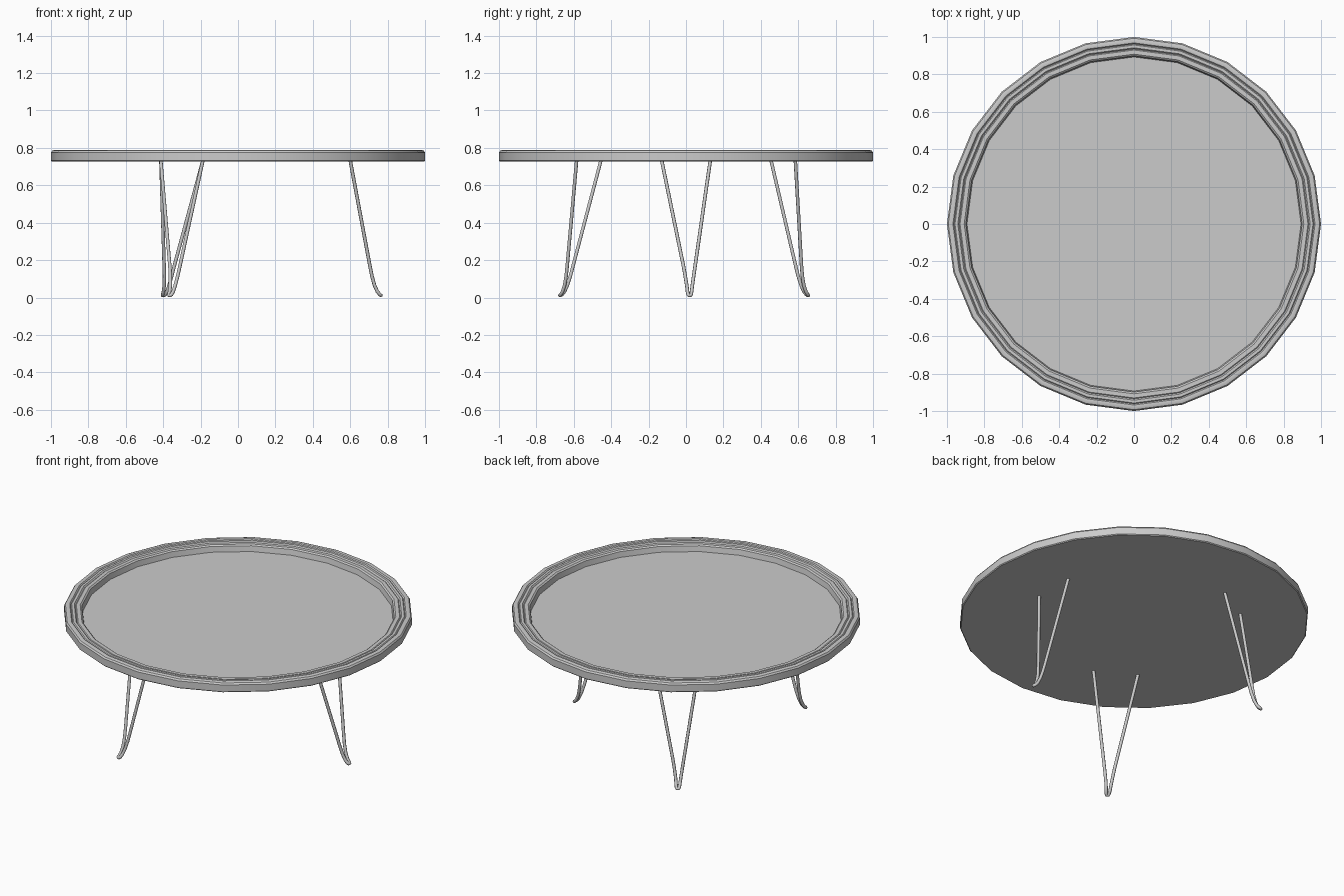
import bpy, bmesh
from math import radians, pi, cos, sin
from mathutils import Matrix

if "Cube" in bpy.data.objects:
    bpy.data.objects.remove(bpy.data.objects["Cube"])

SIDES = 24


def lathe(name, profile, sides):
    """Revolve an (r, z) profile; both ends are closed with flat discs."""
    bm = bmesh.new()
    rings = [[bm.verts.new((r * cos(2 * pi * i / sides), r * sin(2 * pi * i / sides), z))
              for i in range(sides)] for r, z in profile]
    for a, b in zip(rings, rings[1:]):
        for i in range(sides):
            j = (i + 1) % sides
            bm.faces.new((a[i], a[j], b[j], b[i]))
    bm.faces.new(list(reversed(rings[0])))
    bm.faces.new(rings[-1])
    bmesh.ops.recalc_face_normals(bm, faces=bm.faces)
    mesh = bpy.data.meshes.new(name)
    bm.to_mesh(mesh)
    bm.free()
    ob = bpy.data.objects.new(name, mesh)
    bpy.context.collection.objects.link(ob)
    return ob


# Tray top: rounded outer rim, two stepped beads, recessed floor
tray = lathe("tray_top", [
    (0.995, 0.727), (1.0, 0.732), (1.0, 0.775), (0.993, 0.785), (0.98, 0.789),
    (0.968, 0.787), (0.962, 0.780),
    (0.957, 0.785), (0.942, 0.785), (0.935, 0.777),
    (0.930, 0.781), (0.908, 0.781), (0.899, 0.774),
    (0.893, 0.740)], SIDES)
bpy.context.view_layer.objects.active = tray
tray.select_set(True)
bpy.ops.object.shade_smooth_by_angle(angle=radians(30))

# Hairpin legs: one bent rod from tray to foot and back, repeated three times
HAIRPIN = [
    (0.60, -0.13, 0.733), (0.705, -0.014, 0.17), (0.716, -0.004, 0.115),
    (0.73, 0.004, 0.065), (0.745, 0.008, 0.032), (0.758, 0.011, 0.016),
    (0.765, 0.015, 0.011), (0.765, 0.024, 0.011),
    (0.758, 0.028, 0.016), (0.745, 0.030, 0.032), (0.73, 0.034, 0.065),
    (0.716, 0.041, 0.115), (0.705, 0.049, 0.17), (0.60, 0.13, 0.733)]


def hairpin_leg(name, angle):
    cu = bpy.data.curves.new(name, 'CURVE')
    cu.dimensions = '3D'
    cu.bevel_depth = 0.0095
    cu.bevel_resolution = 2
    cu.use_fill_caps = True
    sp = cu.splines.new('POLY')
    sp.points.add(len(HAIRPIN) - 1)
    for p, co in zip(sp.points, HAIRPIN):
        p.co = (*co, 1)
    sp.use_smooth = True
    ob = bpy.data.objects.new(name, cu)
    ob.matrix_world = Matrix.Rotation(angle, 4, 'Z')
    bpy.context.collection.objects.link(ob)


for name, deg in (("right_leg", 0), ("back_leg", 120), ("front_leg", 240)):
    hairpin_leg(name, radians(deg))
